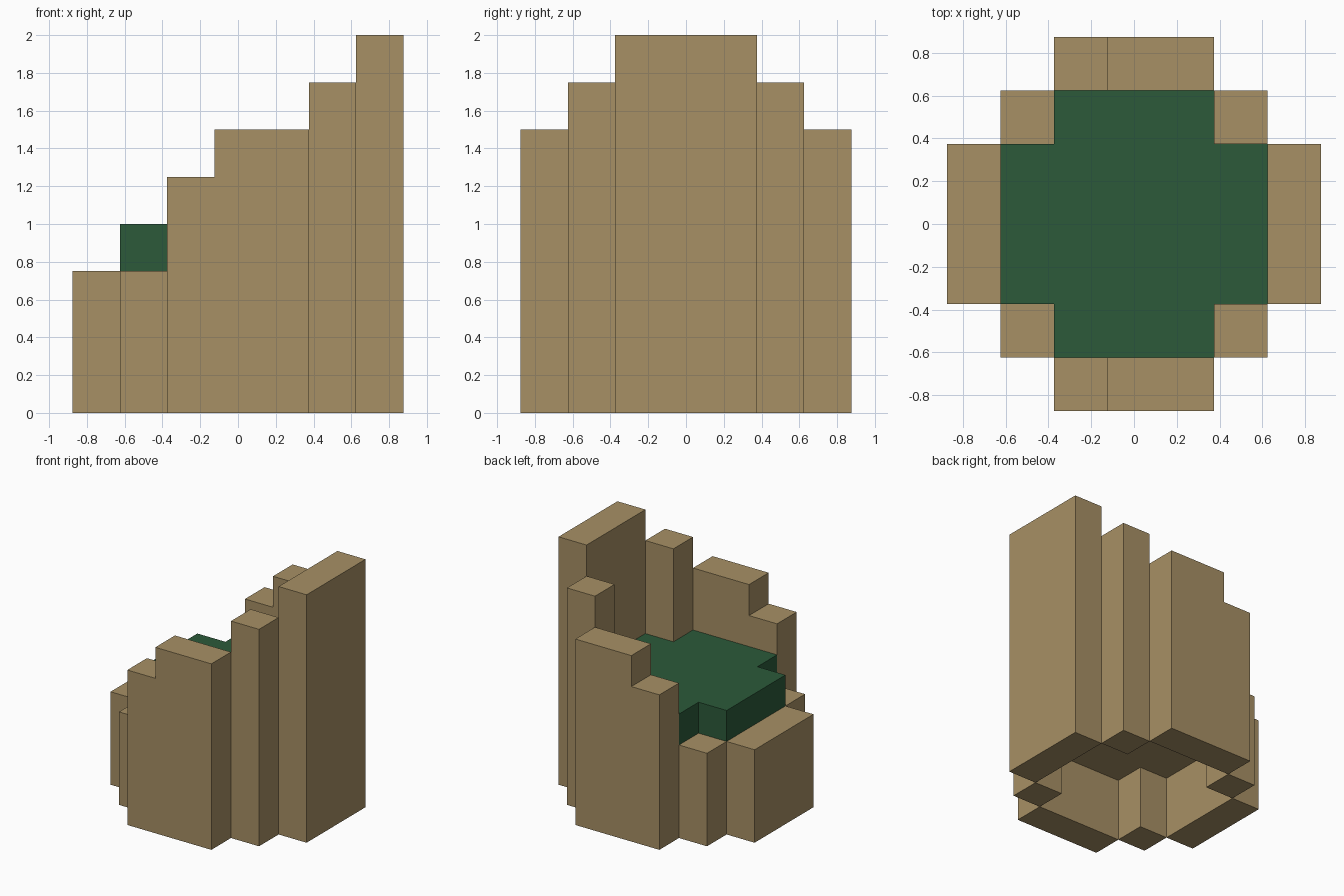
import bpy, bmesh

if "Cube" in bpy.data.objects:
    bpy.data.objects.remove(bpy.data.objects["Cube"])

U = 0.25  # block size


def material(name, rgb):
    m = bpy.data.materials.new(name)
    m.diffuse_color = (*rgb, 1)
    m.use_nodes = True
    m.node_tree.nodes["Principled BSDF"].inputs["Base Color"].default_value = m.diffuse_color
    return m


TAN = material("tan_wood", (0.386, 0.279, 0.130))
GREEN = material("dark_green", (0.025, 0.102, 0.042))


def prism(name, outline, offset, mat):
    """Extrude a closed 3D outline along an offset vector."""
    bm = bmesh.new()
    face = bm.faces.new([bm.verts.new(p) for p in outline])
    ext = bmesh.ops.extrude_face_region(bm, geom=[face])
    moved = [v for v in ext["geom"] if isinstance(v, bmesh.types.BMVert)]
    bmesh.ops.translate(bm, verts=moved, vec=offset)
    bmesh.ops.recalc_face_normals(bm, faces=bm.faces)
    mesh = bpy.data.meshes.new(name)
    bm.to_mesh(mesh)
    bm.free()
    mesh.materials.append(mat)
    ob = bpy.data.objects.new(name, mesh)
    bpy.context.collection.objects.link(ob)
    return ob


def block(name, x0, x1, y0, y1, height, mat=TAN):
    """Upright board standing on the ground."""
    base = [(x0, y0, 0), (x1, y0, 0), (x1, y1, 0), (x0, y1, 0)]
    return prism(name, base, (0, 0, height), mat)


# Low left wall and tall right wall
block("left_wall", -3.5 * U, -2.5 * U, -1.5 * U, 1.5 * U, 3 * U)
block("right_wall", 2.5 * U, 3.5 * U, -1.5 * U, 1.5 * U, 8 * U)

# Stepped side walls and corner posts, front and back
step = [(-1.5, 0), (1.5, 0), (1.5, 6), (-0.5, 6), (-0.5, 5), (-1.5, 5)]
for side, s in (("front", -1), ("back", 1)):
    prism(side + "_wall", [(x * U, s * 2.5 * U, z * U) for x, z in step],
          (0, s * U, 0), TAN)
    y0, y1 = sorted((s * 1.5 * U, s * 2.5 * U))
    block(side + "_left_post", -2.5 * U, -1.5 * U, y0, y1, 3 * U)
    block(side + "_right_post", 1.5 * U, 2.5 * U, y0, y1, 7 * U)

# Cross-shaped raised floor with the green filling on top
a, b = 1.5 * U, 2.5 * U
cross = [(b, -a), (b, a), (a, a), (a, b), (-a, b), (-a, a),
         (-b, a), (-b, -a), (-a, -a), (-a, -b), (a, -b), (a, -a)]
prism("raised_floor", [(x, y, 2 * U) for x, y in cross], (0, 0, U), TAN)
prism("green_filling", [(x, y, 3 * U) for x, y in cross], (0, 0, U), GREEN)
